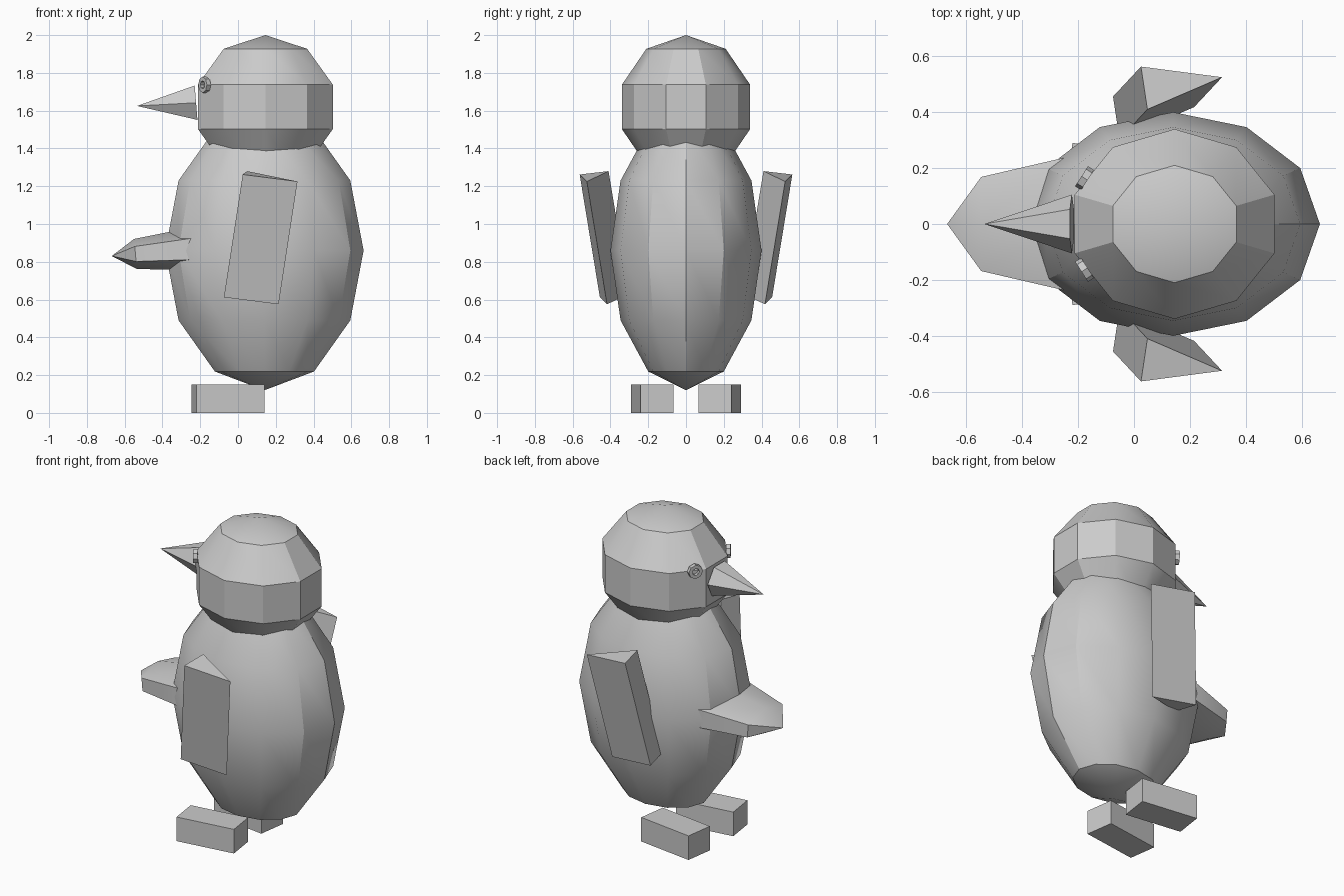
import bpy
import bmesh
import math
from mathutils import Matrix, Vector, Euler

cube = bpy.data.objects.get("Cube")
if cube:
    bpy.data.objects.remove(cube, do_unlink=True)

grey = bpy.data.materials.new("plain grey")
grey.use_nodes = True
GREY = (0.6, 0.6, 0.6, 1)
grey.diffuse_color = GREY
grey.node_tree.nodes["Principled BSDF"].inputs["Base Color"].default_value = GREY


def finish(name, bm, smooth=False):
    bmesh.ops.recalc_face_normals(bm, faces=bm.faces)
    mesh = bpy.data.meshes.new(name)
    bm.to_mesh(mesh)
    bm.free()
    mesh.materials.append(grey)
    obj = bpy.data.objects.new(name, mesh)
    bpy.context.collection.objects.link(obj)
    if smooth:
        bpy.ops.object.select_all(action='DESELECT')
        obj.select_set(True)
        bpy.context.view_layer.objects.active = obj
        bpy.ops.object.shade_smooth_by_angle(angle=math.radians(30))
    return obj


def place(loc, rot=(0, 0, 0), scale=(1, 1, 1)):
    return Matrix.LocRotScale(Vector(loc), Euler(rot), Vector(scale))


def ball(name, segments, rings, matrix):
    bm = bmesh.new()
    bmesh.ops.create_uvsphere(bm, u_segments=segments, v_segments=rings,
                              radius=1, matrix=matrix)
    return finish(name, bm, True)


def hull(name, points):
    bm = bmesh.new()
    verts = [bm.verts.new(p) for p in points]
    bmesh.ops.convex_hull(bm, input=verts)
    bmesh.ops.dissolve_limit(bm, angle_limit=0.02, verts=bm.verts, edges=bm.edges)
    return finish(name, bm)


# Body and head: coarse stretched spheres
ball("body", 12, 6, place((0.14, 0, 0.86), scale=(0.525, 0.4, 0.74)))
ball("head", 10, 5, place((0.145, 0, 1.62), scale=(0.395, 0.357, 0.38)))

# Flat pointed belly piece, poles along x, tipped slightly up toward the body
lean = Matrix.Rotation(math.radians(-5), 4, 'Y')
lay = Matrix.Rotation(math.pi / 2, 4, 'Y')
flat = Matrix.Diagonal((0.43, 0.275, 0.113, 1))
ball("belly_piece", 6, 4,
     Matrix.Translation((-0.24, 0, 0.868)) @ lean @ flat @ lay
     @ Matrix.Rotation(math.pi / 2, 4, 'Z'))

# Beak: six-sided cone
base = [(-0.222 - 0.08 * 0.105 * math.sin(a), 0.105 * math.cos(a),
         1.642 + 0.105 * math.sin(a))
        for a in (i * math.pi / 3 for i in range(6))]
hull("beak", base + [(-0.535, 0, 1.625)])

for side, s in (("left", 1), ("right", -1)):
    # Flipper: slanted triangular prism
    top = [Vector((0.025, s * 0.563, 1.262)), Vector((0.315, s * 0.525, 1.225)),
           Vector((0.048, s * 0.41, 1.28))]
    drop = Vector((-0.1, -s * 0.107, -0.65))
    hull(side + "_flipper", top + [p + drop for p in top])

    # Foot: splayed block
    sole = [(0.14, 0.24), (0.115, 0.065), (-0.245, 0.115), (-0.22, 0.29)]
    hull(side + "_foot", [(x, s * y, z) for x, y in sole for z in (0, 0.15)])

    # Eye: small faceted ring facing forward and outward
    out = Vector((-0.84, s * 0.54, 0)).normalized()
    frame = Matrix.Translation((-0.177, s * 0.164, 1.737)) \
        @ out.to_track_quat('Z', 'Y').to_matrix().to_4x4()
    bm = bmesh.new()
    sections, sides = 8, 4
    grid = []
    for i in range(sections):
        a = 2 * math.pi * i / sections
        row = []
        for j in range(sides):
            b = 2 * math.pi * (j + 0.5) / sides
            r = 0.032 + 0.015 * math.cos(b)
            row.append(bm.verts.new(
                frame @ Vector((r * math.cos(a), r * math.sin(a), 0.018 * math.sin(b)))))
        grid.append(row)
    for i in range(sections):
        for j in range(sides):
            n, m = (i + 1) % sections, (j + 1) % sides
            bm.faces.new((grid[i][j], grid[n][j], grid[n][m], grid[i][m]))
    finish(side + "_eye", bm)
